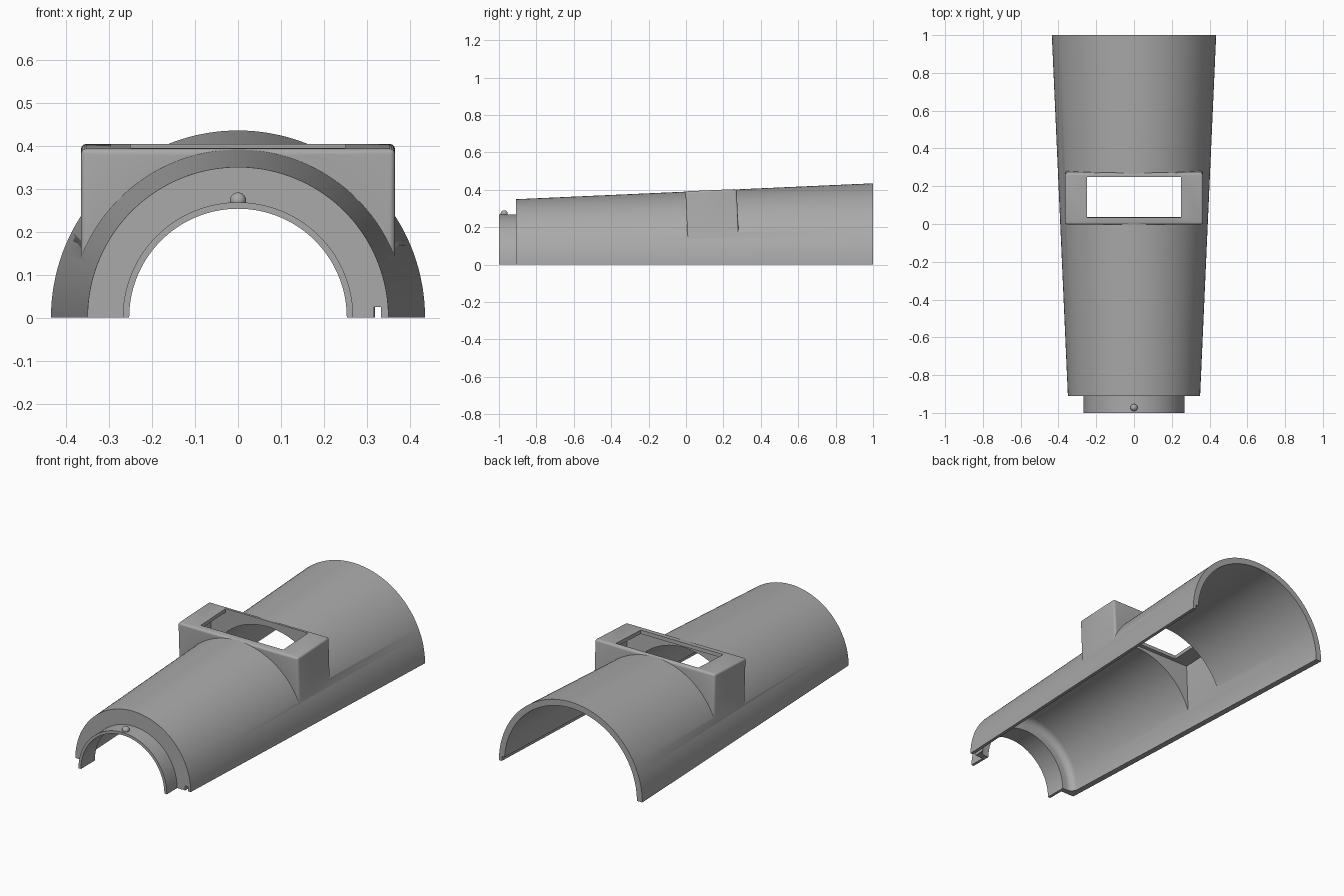
import bpy, bmesh, math
from mathutils import Matrix, Vector

default = bpy.data.objects.get("Cube")
if default:
    bpy.data.objects.remove(default, do_unlink=True)

SLOPE = 0.085 / 1.91      # taper of the shell
WALL = 0.033
FRONT = -0.91


def outer(y):
    return 0.35 + (y - FRONT) * SLOPE


grey = bpy.data.materials.new("mid_grey")
grey.use_nodes = True
grey.diffuse_color = (0.4, 0.4, 0.4, 1)
grey.node_tree.nodes["Principled BSDF"].inputs["Base Color"].default_value = grey.diffuse_color


def make_object(name, bm):
    bmesh.ops.recalc_face_normals(bm, faces=bm.faces)
    mesh = bpy.data.meshes.new(name)
    bm.to_mesh(mesh)
    bm.free()
    mesh.materials.append(grey)
    obj = bpy.data.objects.new(name, mesh)
    bpy.context.collection.objects.link(obj)
    return obj


def half_lathe(name, profile, steps=72):
    """Sweep a closed (y, radius) profile half a turn over the y axis."""
    bm = bmesh.new()
    rings = []
    for i in range(steps + 1):
        a = math.pi * i / steps
        rings.append([bm.verts.new((r * math.cos(a), y, r * math.sin(a))) for y, r in profile])
    n = len(profile)
    for a, b in zip(rings, rings[1:]):
        for j in range(n):
            k = (j + 1) % n
            bm.faces.new((a[j], a[k], b[k], b[j]))
    bm.faces.new(rings[0])
    bm.faces.new(rings[-1])
    return make_object(name, bm)


# Housing pieces lean with the taper of the shell
LEAN = Matrix.Translation((0, -0.003, 0.392)) @ Matrix.Rotation(math.atan(SLOPE), 4, 'X')


def leaning_box(name, half_x, y0, y1, z0, z1, bevel=0):
    bm = bmesh.new()
    bmesh.ops.create_cube(bm, size=1)
    for v in bm.verts:
        v.co = Vector((v.co.x * 2 * half_x, y0 + (v.co.y + 0.5) * (y1 - y0),
                       z0 + (v.co.z + 0.5) * (z1 - z0)))
    if bevel:
        bmesh.ops.bevel(bm, geom=bm.edges[:], offset=bevel, segments=4,
                        profile=0.5, affect='EDGES')
    bm.transform(LEAN)
    return make_object(name, bm)


def combine(target, tool, operation):
    mod = target.modifiers.new(operation.lower(), 'BOOLEAN')
    mod.object, mod.operation, mod.solver = tool, operation, 'EXACT'
    bpy.context.view_layer.objects.active = target
    bpy.ops.object.modifier_apply(modifier=mod.name)
    bpy.data.objects.remove(tool, do_unlink=True)


# Tapered half shell with front wall, collar and rounded inner corner
fillet = [(-0.84 - 0.04 * math.sin(a), outer(-0.84) - WALL - 0.04 + 0.04 * math.cos(a))
          for a in [math.pi / 2 * i / 8 for i in range(9)]]
shell = half_lathe("tapered_shell", [
    (-1, 0.268), (FRONT, 0.268), (FRONT, outer(FRONT)), (1, outer(1)),
    (1, outer(1) - WALL)] + fillet + [(-0.88, 0.253), (-1, 0.253)])

# Window housing, trimmed to the hollow and then opened up
housing = leaning_box("window_housing", 0.365, 0, 0.274, -0.27, 0, bevel=0.012)
hollow = half_lathe("hollow_cutter", [
    (-0.5, 0.03), (-0.5, outer(-0.5) - WALL + 0.004),
    (0.8, outer(0.8) - WALL + 0.004), (0.8, 0.03)])
combine(housing, hollow, 'DIFFERENCE')
combine(shell, housing, 'UNION')
combine(shell, leaning_box("cavity_cutter", 0.345, 0.018, 0.256, -0.34, -0.02), 'DIFFERENCE')
combine(shell, leaning_box("window_cutter", 0.25, 0.038, 0.253, -0.2, 0.1), 'DIFFERENCE')

# Rebate along the inside of each bottom edge, passing through the front wall
for side in (-1, 1):
    bm = bmesh.new()
    bmesh.ops.create_cube(bm, size=1)
    for v in bm.verts:
        y = FRONT - 0.03 if v.co.y < 0 else 1.05
        inset = 0.017 if v.co.x > 0 else WALL + 0.001
        v.co = (side * (outer(y) - inset), y, 0.025 if v.co.z > 0 else -0.05)
    combine(shell, make_object("rebate_cutter", bm), 'DIFFERENCE')

# Locating stud on the collar
bm = bmesh.new()
bmesh.ops.create_uvsphere(bm, u_segments=24, v_segments=16, radius=0.019,
                          matrix=Matrix.Translation((0, -0.972, 0.272)))
stud = make_object("collar_stud", bm)

for obj in (shell, stud):
    bpy.ops.object.select_all(action='DESELECT')
    obj.select_set(True)
    bpy.context.view_layer.objects.active = obj
    bpy.ops.object.shade_smooth_by_angle(angle=math.radians(30))
